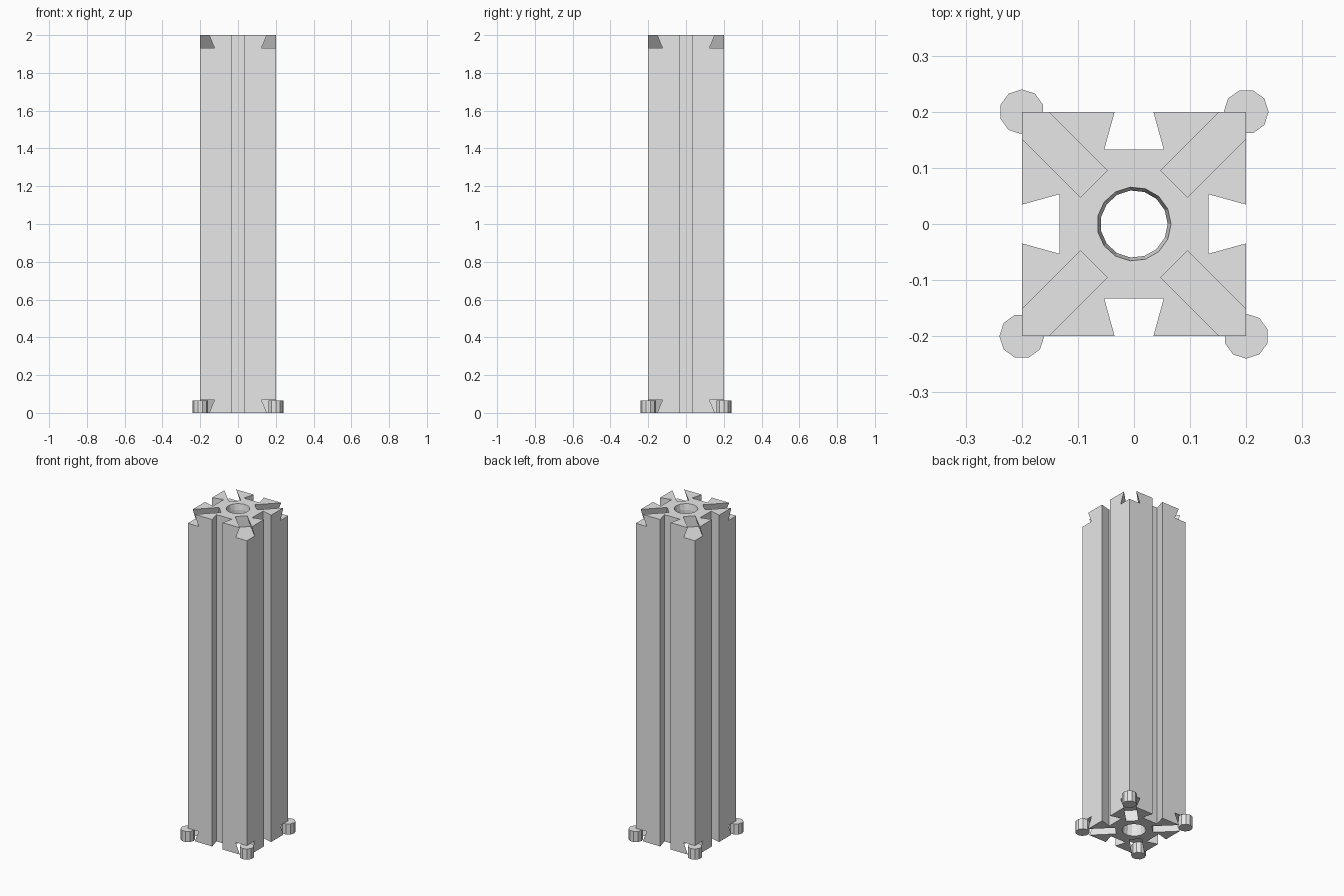
import bpy, bmesh
from math import pi, cos, sin
from mathutils import Matrix, Vector

cube = bpy.data.objects.get("Cube")
if cube:
    bpy.data.objects.remove(cube, do_unlink=True)

HEIGHT, HALF = 2.0, 0.2
DEPTH, NECK, FLOOR = 0.067, 0.0335, 0.053   # dovetail slot section

grey = bpy.data.materials.new("light_grey")
grey.use_nodes = True
grey.diffuse_color = (0.8, 0.8, 0.8, 1)
grey.node_tree.nodes["Principled BSDF"].inputs["Base Color"].default_value = (0.8, 0.8, 0.8, 1)


def loft(name, rings):
    """Closed solid through matching rings of points."""
    bm = bmesh.new()
    rows = [[bm.verts.new(p) for p in ring] for ring in rings]
    n = len(rows[0])
    for a, b in zip(rows, rows[1:]):
        for i in range(n):
            j = (i + 1) % n
            bm.faces.new((a[i], a[j], b[j], b[i]))
    bm.faces.new(rows[0][::-1])
    bm.faces.new(rows[-1])
    bmesh.ops.recalc_face_normals(bm, faces=bm.faces)
    mesh = bpy.data.meshes.new(name)
    bm.to_mesh(mesh)
    bm.free()
    mesh.materials.append(grey)
    obj = bpy.data.objects.new(name, mesh)
    bpy.context.collection.objects.link(obj)
    return obj


def circle(radius, z, sides, start=0.0, centre=(0, 0)):
    return [(centre[0] + radius * cos(start + 2 * pi * i / sides),
             centre[1] + radius * sin(start + 2 * pi * i / sides), z) for i in range(sides)]


def cut(target, cutter):
    cutter.hide_render = True
    mod = target.modifiers.new("cut", 'BOOLEAN')
    mod.operation = 'DIFFERENCE'
    mod.solver = 'EXACT'
    mod.object = cutter
    bpy.context.view_layer.objects.active = target
    bpy.ops.object.modifier_apply(modifier=mod.name)
    bpy.data.objects.remove(cutter, do_unlink=True)


# Column: square section with a dovetail groove down every side
side = [(HALF, -HALF), (HALF, -NECK - 0.001), (HALF - DEPTH, -FLOOR),
        (HALF - DEPTH, FLOOR), (HALF, NECK + 0.001)]
section = []
for k in range(4):
    turn = Matrix.Rotation(k * pi / 2, 2)
    section += [turn @ Vector(p) for p in side]
column = loft("column", [[(p.x, p.y, z) for p in section] for z in (0, HEIGHT)])

# Central bore, slightly flared at both ends
flare = 0.035
bore = [(0.066, -0.01), (0.066, 0), (0.06, flare),
        (0.06, HEIGHT - flare), (0.066, HEIGHT), (0.066, HEIGHT + 0.01)]
cut(column, loft("bore_cutter", [circle(r, z, 15) for r, z in bore]))

# Diagonal dovetail slots at each corner of the top and bottom
over = 0.02
narrow = NECK - over * (FLOOR - NECK) / DEPTH
for end, sign in ((HEIGHT, 1), (0, -1)):
    for k in range(4):
        turn = Matrix.Rotation(pi / 4 + k * pi / 2, 3, 'Z')
        shape = [(-narrow, end + sign * over), (narrow, end + sign * over),
                 (FLOOR, end - sign * DEPTH), (-FLOOR, end - sign * DEPTH)]
        cut(column, loft("slot_cutter", [[turn @ Vector((d, w, z)) for w, z in shape]
                                         for d in (0.101, 0.4)]))

# Foot pins standing in the lower corner slots
names = ("back_left_pin", "back_right_pin", "front_right_pin", "front_left_pin")
for k, name in enumerate(names):
    a = k * pi / 2
    spot = Matrix.Rotation(a, 2) @ Vector((HALF, HALF))
    loft(name, [circle(0.04, z, 10, a, spot) for z in (0, 0.065)])
